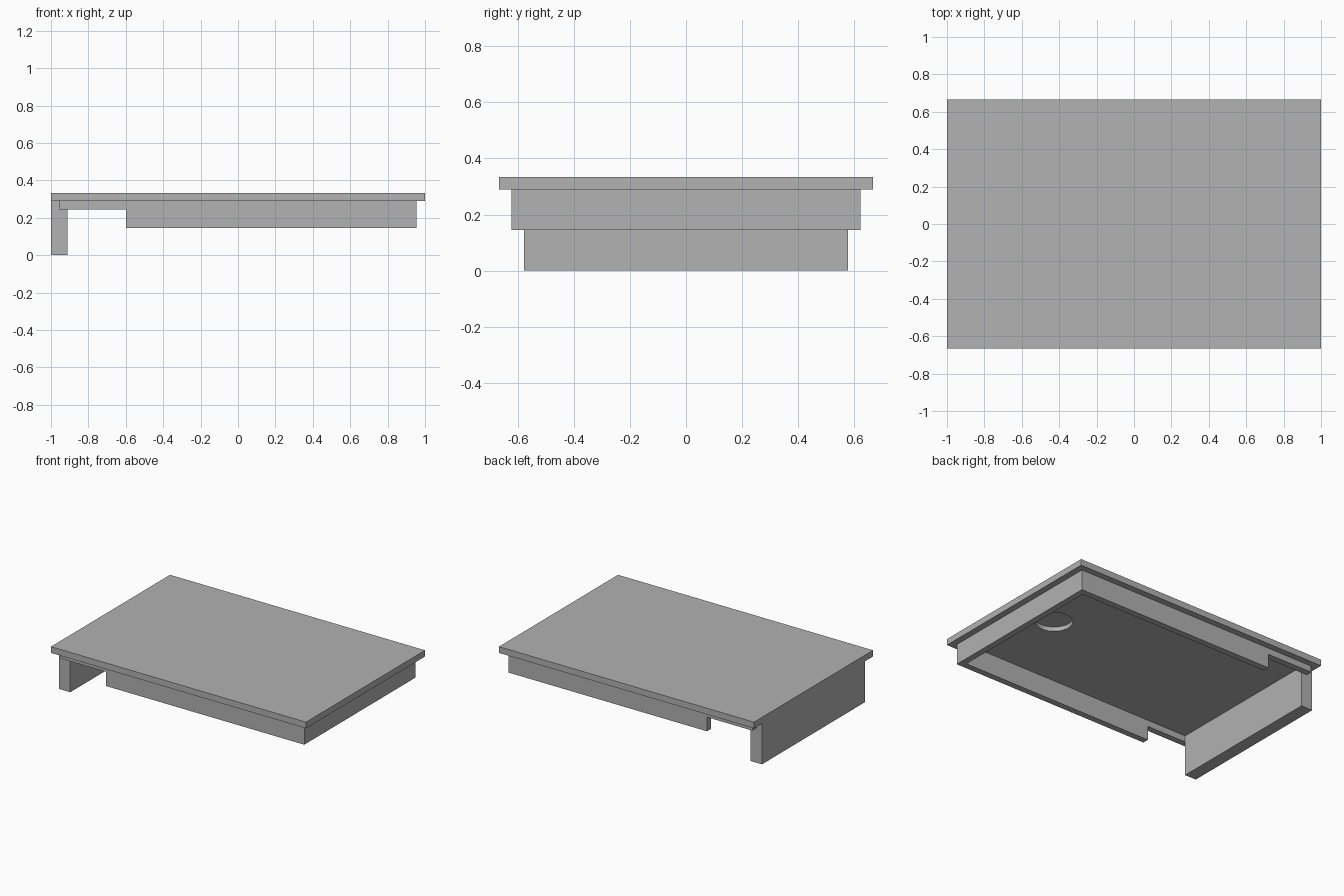
import bpy
import bmesh

cube = bpy.data.objects.get("Cube")
if cube:
    bpy.data.objects.remove(cube, do_unlink=True)

U = 2 / 45            # one board thickness
TOP = 7.5 * U
UNDER = TOP - U       # underside of the top plate

grey = bpy.data.materials.new("plain_grey")
grey.use_nodes = True
colour = (0.445, 0.445, 0.445, 1)
grey.diffuse_color = colour
grey.node_tree.nodes["Principled BSDF"].inputs["Base Color"].default_value = colour


def prism(name, outline, z0, z1):
    """Extrude a plan outline from z0 up to z1."""
    bm = bmesh.new()
    base = bm.faces.new([bm.verts.new((x, y, z0)) for x, y in outline])
    ext = bmesh.ops.extrude_face_region(bm, geom=[base])
    verts = [g for g in ext["geom"] if isinstance(g, bmesh.types.BMVert)]
    bmesh.ops.translate(bm, verts=verts, vec=(0, 0, z1 - z0))
    bmesh.ops.recalc_face_normals(bm, faces=bm.faces)
    mesh = bpy.data.meshes.new(name)
    bm.to_mesh(mesh)
    bm.free()
    mesh.materials.append(grey)
    obj = bpy.data.objects.new(name, mesh)
    bpy.context.collection.objects.link(obj)
    return obj


def box(name, x0, x1, half_y, z0, z1):
    return prism(name, [(x0, -half_y), (x1, -half_y), (x1, half_y), (x0, half_y)], z0, z1)


def cut(obj, cutter):
    """Subtract the cutter, then discard it."""
    cutter.hide_render = True
    mod = obj.modifiers.new("cut", "BOOLEAN")
    mod.operation = "DIFFERENCE"
    mod.solver = "EXACT"
    mod.object = cutter
    bpy.ops.object.select_all(action="DESELECT")
    bpy.context.view_layer.objects.active = obj
    obj.select_set(True)
    bpy.ops.object.modifier_apply(modifier=mod.name)
    bpy.data.objects.remove(cutter, do_unlink=True)


# Top plate with a shallow round recess underneath
plate = box("top_plate", -1, 1, 15 * U, UNDER, TOP)
bpy.ops.mesh.primitive_cylinder_add(vertices=64, radius=2.7 * U, depth=1.4 * U,
                                    location=(15 * U, 0, UNDER))
cut(plate, bpy.context.object)
bpy.ops.object.shade_smooth_by_angle()

# U-shaped skirt, open at the leg end
start, outer, inner = -21.5 * U, 21.5 * U, 20.5 * U
wide, narrow = 14 * U, 13 * U
skirt = prism("skirt", [(start, -wide), (outer, -wide), (outer, wide), (start, wide),
                        (start, narrow), (inner, narrow), (inner, -narrow), (start, -narrow)],
              UNDER - 3.25 * U, UNDER)

# Lower part of the skirt is cut away near the leg
cut(skirt, box("notch_cutter", -1.1, -13.5 * U, 1, 0, UNDER - U))

# Full-height end panel
box("end_leg", -1, -20.5 * U, narrow, 0, UNDER)
